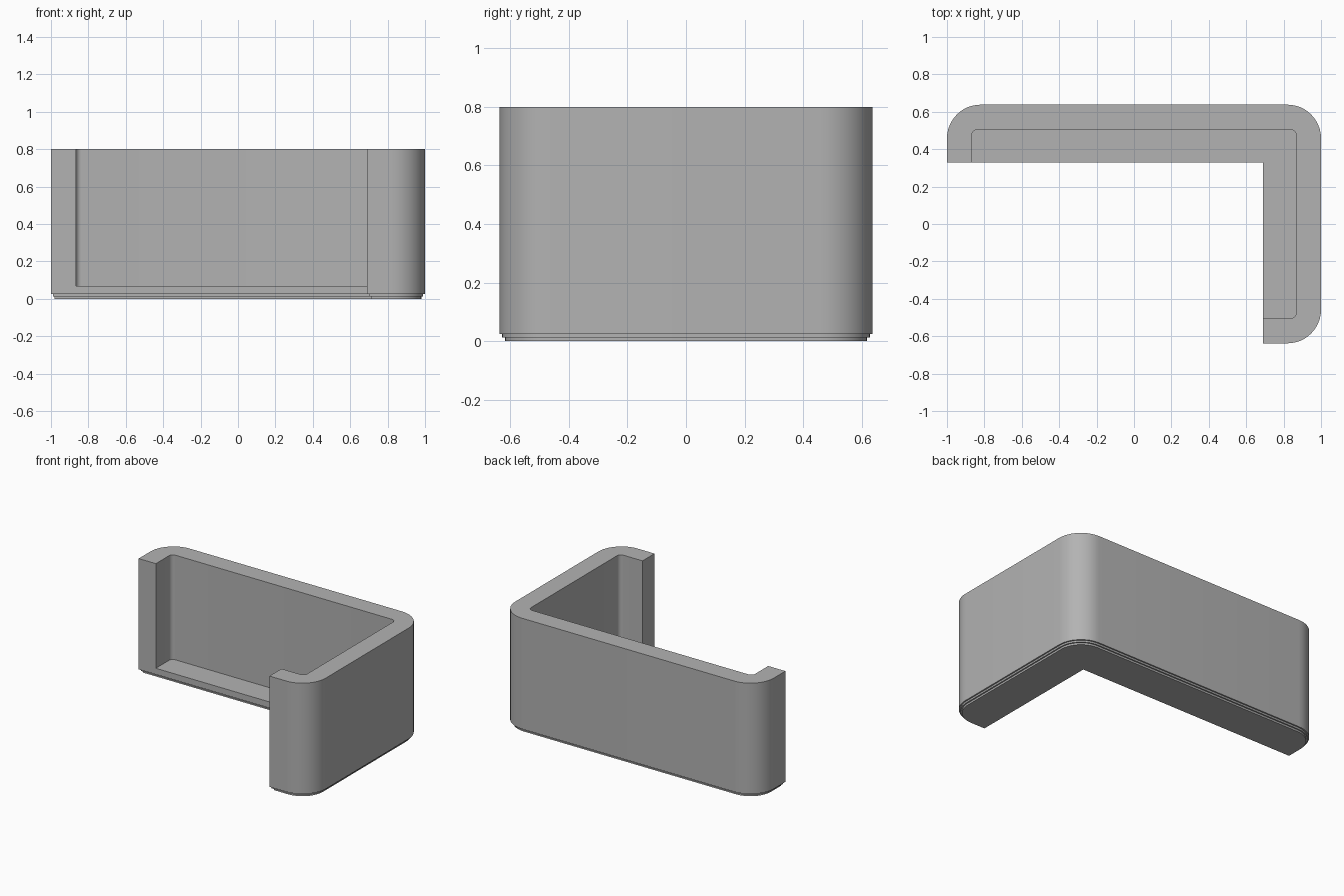
import bpy
import bmesh
from math import cos, sin, pi

if "Cube" in bpy.data.objects:
    bpy.data.objects.remove(bpy.data.objects["Cube"])

HALF_X, HALF_Y = 1.0, 0.638
CUT_X, CUT_Y = 0.69, 0.33      # quadrant cut away to open the box
TOP, FLOOR, WALL = 0.8, 0.068, 0.133


def arc(cx, cy, radius, start, steps=12):
    """Quarter circle running clockwise from the start angle."""
    return [(cx + radius * cos(start - pi / 2 * k / steps),
             cy + radius * sin(start - pi / 2 * k / steps)) for k in range(steps + 1)]


def l_outline(inset, radius=0.18):
    """L-shaped plan with rounded outer corners, shrunk by the inset."""
    x, y, r = HALF_X - radius, HALF_Y - radius, radius - inset
    return (arc(-x, y, r, pi) + arc(x, y, r, pi / 2) + arc(x, -y, r, 0)
            + [(CUT_X + inset, -HALF_Y + inset), (CUT_X + inset, CUT_Y + inset),
               (-HALF_X + inset, CUT_Y + inset)])


def cavity_outline(radius=0.03):
    x, y = HALF_X - WALL - radius, HALF_Y - WALL - radius
    return (arc(-x, y, radius, pi, 6) + arc(x, y, radius, pi / 2, 6)
            + arc(x, -y, radius, 0, 6) + arc(-x, -y, radius, -pi / 2, 6))


def stack(name, layers):
    """Solid made by joining matching outlines at rising heights."""
    bm = bmesh.new()
    rings = [[bm.verts.new((x, y, z)) for x, y in outline] for outline, z in layers]
    for low, high in zip(rings, rings[1:]):
        for k in range(len(low)):
            n = (k + 1) % len(low)
            bm.faces.new((low[k], low[n], high[n], high[k]))
    bm.faces.new(rings[0])
    bm.faces.new(rings[-1])
    bmesh.ops.recalc_face_normals(bm, faces=bm.faces)
    mesh = bpy.data.meshes.new(name)
    bm.to_mesh(mesh)
    bm.free()
    obj = bpy.data.objects.new(name, mesh)
    bpy.context.collection.objects.link(obj)
    return obj


# Body with a two-step foot
steps = [(0.02, 0), (0.02, 0.013), (0.01, 0.013), (0.01, 0.025), (0, 0.025), (0, TOP)]
body = stack("open_box_body", [(l_outline(inset), z) for inset, z in steps])

grey = bpy.data.materials.new("grey")
grey.use_nodes = True
colour = (0.45, 0.45, 0.45, 1)
grey.diffuse_color = colour
grey.node_tree.nodes["Principled BSDF"].inputs["Base Color"].default_value = colour
body.data.materials.append(grey)

# Hollow interior
cutter = stack("cavity_cutter", [(cavity_outline(), FLOOR), (cavity_outline(), TOP + 0.2)])
cutter.hide_render = True
cutter.data.materials.append(grey)
hollow = body.modifiers.new("hollow", "BOOLEAN")
hollow.operation = "DIFFERENCE"
hollow.solver = "EXACT"
hollow.object = cutter

bpy.ops.object.select_all(action="DESELECT")
body.select_set(True)
bpy.context.view_layer.objects.active = body
bpy.ops.object.modifier_apply(modifier="hollow")
bpy.data.objects.remove(cutter)
bpy.ops.object.shade_smooth_by_angle(angle=pi / 6)
